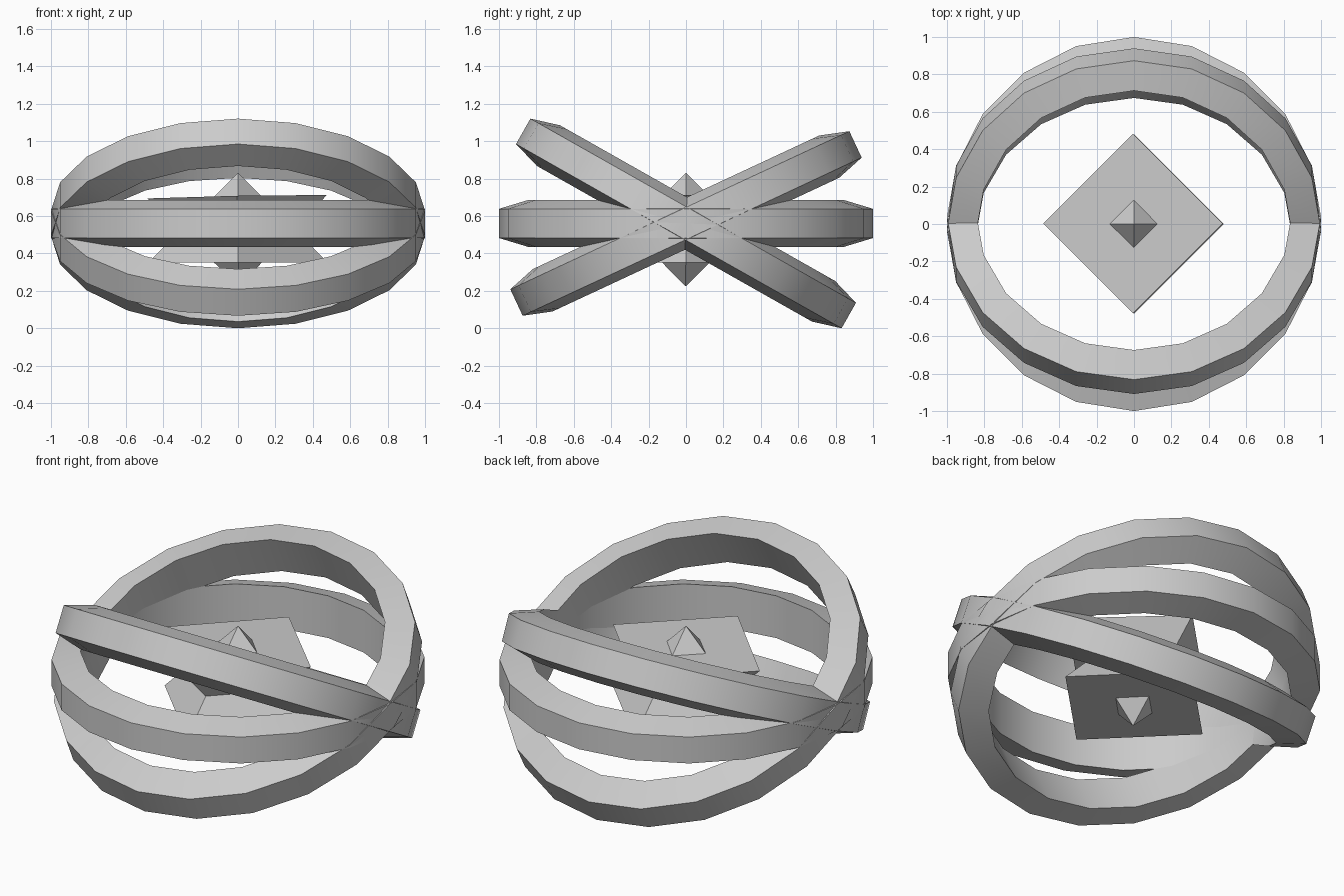
import bpy, bmesh
from math import radians, sin, cos, pi

if "Cube" in bpy.data.objects:
    bpy.data.objects.remove(bpy.data.objects["Cube"])

CENTRE = 0.56
SIDES = 20
# ring cross-section (radius, height): wider on the inside than the outside
SECTION = [(1.0, -0.078), (1.0, 0.078), (0.845, 0.125), (0.845, -0.125)]


def ring(name, tilt):
    bm = bmesh.new()
    loops = []
    for i in range(SIDES):
        a = 2 * pi * i / SIDES
        loops.append([bm.verts.new((r * cos(a), r * sin(a), z)) for r, z in SECTION])
    for i in range(SIDES):
        p, q = loops[i], loops[(i + 1) % SIDES]
        for j in range(4):
            k = (j + 1) % 4
            bm.faces.new((p[j], q[j], q[k], p[k]))
    bmesh.ops.recalc_face_normals(bm, faces=bm.faces)
    mesh = bpy.data.meshes.new(name)
    bm.to_mesh(mesh)
    bm.free()
    ob = bpy.data.objects.new(name, mesh)
    bpy.context.collection.objects.link(ob)
    ob.location.z = CENTRE
    ob.rotation_euler.x = radians(tilt)
    bpy.ops.object.select_all(action='DESELECT')
    bpy.context.view_layer.objects.active = ob
    ob.select_set(True)
    bpy.ops.object.shade_smooth_by_angle(angle=radians(25))


def pyramid(name, z, r_bottom, r_top, rotation=(0, 0, 0)):
    bpy.ops.mesh.primitive_cone_add(vertices=4, radius1=r_bottom, radius2=r_top,
                                    depth=0.48, location=(0, 0, z),
                                    rotation=[radians(a) for a in rotation])
    bpy.context.object.name = name


# three rings sharing the left-right axis
ring("level_ring", 0)
ring("front_raised_ring", -29.5)
ring("back_raised_ring", 25)

# two interlocking square pyramids, tips poking through each other's base
pyramid("upright_pyramid", 0.59, 0.48, 0)
pyramid("inverted_pyramid", 0.463, 0, 0.48, (-0.6, -1.1, 0))
